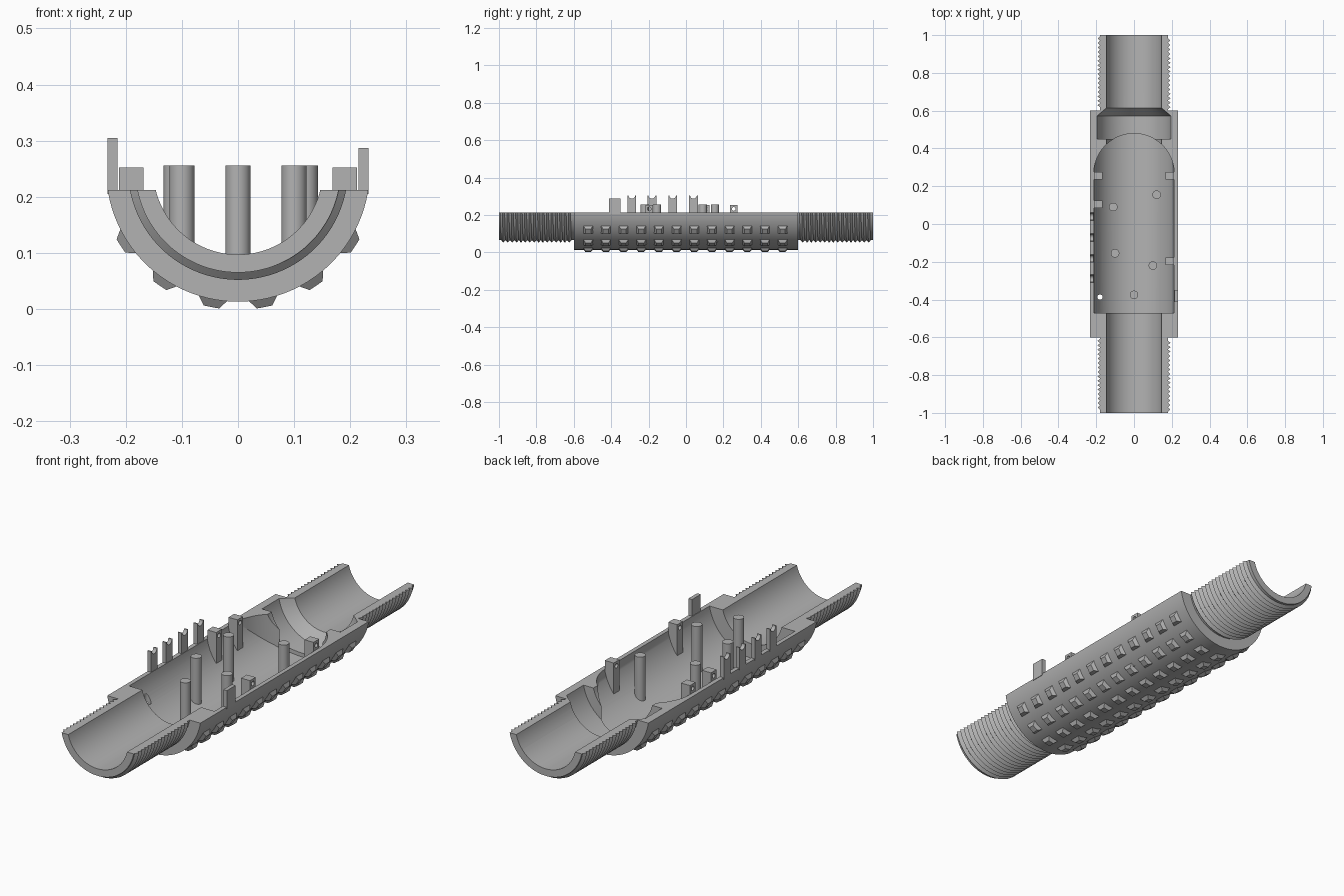
import bpy, bmesh, math
from mathutils import Matrix, Vector

if "Cube" in bpy.data.objects:
    bpy.data.objects.remove(bpy.data.objects["Cube"])

AXIS = 0.248      # height of the tube axis
RIM = 0.212       # height of the split plane
PITCH = 0.0235    # thread pitch

grey = bpy.data.materials.new("plain grey")
grey.use_nodes = True
grey.diffuse_color = (0.45, 0.45, 0.45, 1)
grey.node_tree.nodes["Principled BSDF"].inputs["Base Color"].default_value = (0.45, 0.45, 0.45, 1)


def finish(name, bm):
    bmesh.ops.recalc_face_normals(bm, faces=bm.faces)
    me = bpy.data.meshes.new(name)
    bm.to_mesh(me)
    bm.free()
    me.materials.append(grey)
    ob = bpy.data.objects.new(name, me)
    bpy.context.collection.objects.link(ob)
    return ob


def lathe(name, rings, seg=96):
    """Closed solid around the y axis; a ring is (y, radius, helical lead)."""
    bm = bmesh.new()
    loops = []
    for y, r, lead in rings:
        loop = []
        for i in range(seg):
            t = (i + 0.5) / seg
            a = 2 * math.pi * t
            loop.append(bm.verts.new((r * math.sin(a), y + lead * (t - 0.5), AXIS + r * math.cos(a))))
        loops.append(loop)
    for lo, hi in zip(loops, loops[1:]):
        for i in range(seg):
            j = (i + 1) % seg
            bm.faces.new((lo[i], lo[j], hi[j], hi[i]))
    bm.faces.new(loops[0])
    bm.faces.new(loops[-1])
    return finish(name, bm)


def prism(name, points, depth, place):
    """Extrude a flat outline; place(u, v, w) gives the 3D position."""
    bm = bmesh.new()
    ends = [[bm.verts.new(place(u, v, w)) for u, v in points] for w in depth]
    n = len(points)
    for end in ends:
        bm.faces.new(end)
    for i in range(n):
        j = (i + 1) % n
        bm.faces.new((ends[0][i], ends[0][j], ends[1][j], ends[1][i]))
    return finish(name, bm)


def circle(cu, cv, r, n=24):
    return [(cu + r * math.cos(2 * math.pi * i / n), cv + r * math.sin(2 * math.pi * i / n)) for i in range(n)]


def rect(u0, v0, u1, v1):
    return [(u0, v0), (u1, v0), (u1, v1), (u0, v1)]


def upright(u, v, w):
    return (u, v, w)


def along_y(u, v, w):
    return (u, w, v)


def along_x(u, v, w):
    return (w, u, v)


def boolean(ob, cutter, operation="DIFFERENCE"):
    mod = ob.modifiers.new("cut", "BOOLEAN")
    mod.operation = operation
    mod.solver = "EXACT"
    mod.object = cutter
    bpy.context.view_layer.objects.active = ob
    bpy.ops.object.modifier_apply(modifier=mod.name)
    bpy.data.objects.remove(cutter)


def smooth(ob):
    bpy.ops.object.select_all(action="DESELECT")
    ob.select_set(True)
    bpy.context.view_layer.objects.active = ob
    bpy.ops.object.shade_smooth_by_angle(angle=math.radians(25))


# Shell: thick middle body with a threaded neck at each end
def thread(start):
    return [(start + k * PITCH / 2, 0.196 if k % 2 else 0.183, PITCH) for k in range(33)]


rings = [(-1, 0.183, 0)] + thread(-0.988) + [(-0.6, 0.183, 0), (-0.6, 0.235, 0)]
rings += [(0.6, 0.235, 0), (0.6, 0.183, 0)] + thread(0.612) + [(1, 0.183, 0)]
shell = lathe("tube_half_shell", rings)

# Main cavity: round floor, upright rounded wall at the back
cavity = lathe("cavity_cutter", [(-0.472, 0.216, 0), (0.55, 0.216, 0)])
arc = [(0.213 * math.cos(math.pi * i / 40), 0.266 + 0.213 * math.sin(math.pi * i / 40)) for i in range(41)]
plan = prism("plan_cutter", [(-0.213, 0.266), (-0.23, 0.24), (-0.23, -0.6), (0.23, -0.6), (0.23, 0.24)] + arc[:-1],
             (-0.1, 0.6), upright)
boolean(cavity, plan, "INTERSECT")

boolean(shell, lathe("bore_cutter", [(-1.1, 0.151, 0), (1.1, 0.151, 0)]))
boolean(shell, lathe("socket_cutter", [(0.45, 0.199, 0), (0.572, 0.199, 0), (0.615, 0.15, 0)]))
boolean(shell, cavity)
boolean(shell, prism("split_cutter", rect(-0.5, -1.2, 0.5, 1.2), (RIM, 0.7), upright))
boolean(shell, prism("drain_cutter", circle(-0.18, -0.387, 0.014), (-0.1, 0.4), upright))
smooth(shell)

# Grip studs: tapered blocks in rows round the underside
bm = bmesh.new()
for angle in (-57, -34, -11, 11, 34, 57):
    turn = Matrix.Translation((0, 0, AXIS)) @ Matrix.Rotation(math.radians(-angle), 4, "Y")
    for k in range(12):
        y = -0.523 + k * 0.0945
        base, top = [
            [bm.verts.new(turn @ Vector((sx * half, y + sy * half, -r))) for sx, sy in ((-1, -1), (1, -1), (1, 1), (-1, 1))]
            for half, r in ((0.028, 0.230), (0.014, 0.249))]
        bm.faces.new(base)
        bm.faces.new(top)
        for i in range(4):
            j = (i + 1) % 4
            bm.faces.new((base[i], base[j], top[j], top[i]))
finish("grip_studs", bm)

# Support posts standing on the cavity floor
for n, (x, y) in enumerate([(-0.11, 0.09), (0.12, 0.155), (-0.1, -0.155), (0.1, -0.22), (0, -0.375)], 1):
    floor = AXIS - math.sqrt(0.226 ** 2 - x * x)
    smooth(prism(f"support_post_{n}", circle(x, y, 0.0225, 32), (floor, 0.256), upright))

# Drilled lugs against the inner wall
for n, (side, y) in enumerate([(-1, 0.255), (-1, 0.105), (1, 0.255), (1, -0.197)], 1):
    outline = [(side * 0.168, 0.252), (side * 0.212, 0.252), (side * 0.212, 0.17), (side * 0.168, 0.1)]
    lug = prism(f"lug_{n}", outline, (y - 0.02, y + 0.02), along_y)
    boolean(lug, prism("lug_hole_cutter", circle(y, 0.232, 0.01, 16), (-0.3, 0.3), along_x))
    smooth(lug)

# Forked clips on the right rim
for n, y in enumerate((-0.289, -0.182, -0.071, 0.04), 1):
    notch = [(y + 0.018 * math.cos(a), 0.305 - 0.018 * math.sin(a)) for a in [math.pi * i / 10 for i in range(11)]]
    outline = [(y - 0.023, 0.205), (y + 0.023, 0.205), (y + 0.023, 0.305)] + notch + [(y - 0.023, 0.305)]
    smooth(prism(f"forked_clip_{n}", outline, (-0.233, -0.215), along_x))

# Flat tab on the left rim
prism("flat_tab", rect(-0.412, 0.205, -0.35, 0.287), (0.215, 0.233), along_x)
